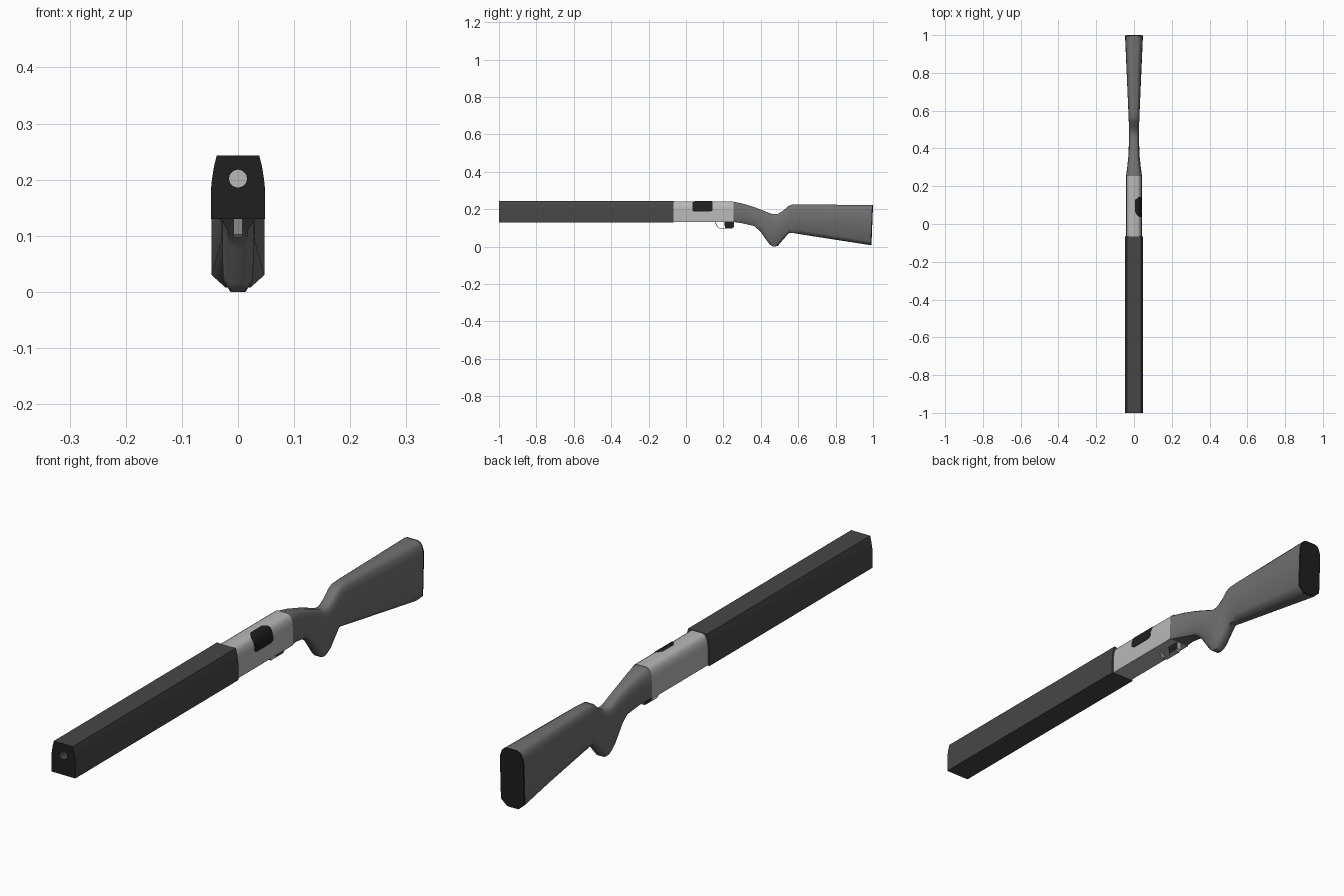
import bpy, bmesh, math

if "Cube" in bpy.data.objects:
    bpy.data.objects.remove(bpy.data.objects["Cube"])


def material(name, rgb):
    m = bpy.data.materials.new(name)
    m.diffuse_color = (*rgb, 1)
    m.use_nodes = True
    m.node_tree.nodes["Principled BSDF"].inputs["Base Color"].default_value = m.diffuse_color
    return m


CHARCOAL = material("charcoal", (0.062, 0.062, 0.062))
STEEL = material("light steel", (0.48, 0.48, 0.48))
GREY = material("stock grey", (0.165, 0.165, 0.165))
BLACK = material("black", (0.014, 0.014, 0.014))


def make_object(name, bm, *mats):
    bmesh.ops.recalc_face_normals(bm, faces=bm.faces)
    me = bpy.data.meshes.new(name)
    bm.to_mesh(me)
    bm.free()
    ob = bpy.data.objects.new(name, me)
    bpy.context.collection.objects.link(ob)
    for m in mats:
        me.materials.append(m)
    return ob


def select(ob):
    bpy.ops.object.select_all(action='DESELECT')
    ob.select_set(True)
    bpy.context.view_layer.objects.active = ob


def smooth(ob, deg=40):
    select(ob)
    bpy.ops.object.shade_smooth_by_angle(angle=math.radians(deg))


def ring(half, y):
    """Mirror a half section (x, z) into a full ring at y."""
    return [(x, y, z) for x, z in half] + [(-x, y, z) for x, z in reversed(half)]


def loft(name, rings, *mats):
    bm = bmesh.new()
    vs = [[bm.verts.new(p) for p in r] for r in rings]
    n = len(vs[0])
    for a, b in zip(vs, vs[1:]):
        for i in range(n):
            j = (i + 1) % n
            bm.faces.new((a[i], a[j], b[j], b[i]))
    bm.faces.new(vs[0])
    bm.faces.new(vs[-1])
    return make_object(name, bm, *mats)


def prism(name, outline, half_x, mat):
    """Extrude a (y, z) outline across x."""
    bm = bmesh.new()
    f = bm.faces.new([bm.verts.new((-half_x, y, z)) for y, z in outline])
    new = bmesh.ops.extrude_face_region(bm, geom=[f])["geom"]
    bmesh.ops.translate(bm, vec=(2 * half_x, 0, 0),
                        verts=[v for v in new if isinstance(v, bmesh.types.BMVert)])
    return make_object(name, bm, mat)


# Long barrel shroud with a through bore and a black front face
half = [(0.048, 0.130), (0.048, 0.185), (0.0465, 0.200), (0.043, 0.222), (0.038, 0.243)]
shroud = loft("barrel_shroud", [ring(half, -1.0), ring(half, -0.066)], CHARCOAL, BLACK)
loft_bore = [(0.016 * math.cos(a), 0.202 + 0.016 * math.sin(a))
             for a in (math.tau * i / 20 for i in range(20))]
bore = loft("bore_cutter", [[(x, y, z) for x, z in loft_bore] for y in (-1.1, 0.0)], CHARCOAL)
bore.hide_render = True
mod = shroud.modifiers.new("bore", 'BOOLEAN')
mod.object = bore
mod.operation = 'DIFFERENCE'
mod.solver = 'EXACT'
select(shroud)
bpy.ops.object.modifier_apply(modifier="bore")
bpy.data.objects.remove(bore)
for p in shroud.data.polygons:
    p.material_index = 1 if p.normal.y < -0.9 else 0
smooth(shroud)

# Receiver with rounded shoulders
rec = [(0.042, 0.132), (0.042, 0.190), (0.0400, 0.212), (0.035, 0.228), (0.029, 0.237), (0.021, 0.2415)]
smooth(loft("receiver", [ring(rec, -0.066), ring(rec, 0.255)], STEEL))

# Ejection port: thin plate wrapped over the right shoulder (x, z, y start, y end)
port = [(0.0432, 0.188, 0.050, 0.128), (0.0432, 0.195, 0.036, 0.142), (0.0412, 0.2125, 0.036, 0.142),
        (0.0360, 0.2290, 0.036, 0.142), (0.0297, 0.2382, 0.036, 0.142),
        (0.0213, 0.2428, 0.045, 0.138), (0.0070, 0.2428, 0.065, 0.125)]
smooth(loft("ejection_port",
            [[(x, a, z), (x, b, z), (x - 0.004, b, z - 0.003), (x - 0.004, a, z - 0.003)]
             for x, z, a, b in port], BLACK))

# Stock: stations of y, top z, bottom z, half width, bottom flat ratio, bottom chamfer
stations = [
    (0.255, 0.240, 0.132, 0.042, 0.90, 0.006),
    (0.300, 0.231, 0.125, 0.036, 0.75, 0.012),
    (0.365, 0.211, 0.110, 0.029, 0.60, 0.018),
    (0.400, 0.198, 0.078, 0.028, 0.50, 0.022),
    (0.445, 0.180, 0.015, 0.027, 0.50, 0.022),
    (0.458, 0.175, 0.003, 0.027, 0.50, 0.022),
    (0.475, 0.173, 0.000, 0.027, 0.50, 0.022),
    (0.492, 0.176, 0.005, 0.027, 0.50, 0.022),
    (0.520, 0.193, 0.038, 0.027, 0.50, 0.022),
    (0.547, 0.217, 0.070, 0.028, 0.50, 0.022),
    (0.565, 0.224, 0.074, 0.029, 0.50, 0.022),
    (0.600, 0.226, 0.068, 0.030, 0.50, 0.022),
    (0.994, 0.222, 0.008, 0.047, 0.48, 0.022)]


def stock_ring(y, top, bot, w, flat, ch):
    mid = top - 0.048
    pts = [(w * flat, bot), (w, bot + ch), (w, mid), (w * 0.96, mid + 0.018),
           (w * 0.83, top - 0.013), (w * 0.68, top - 0.005), (w * 0.45, top)]
    lean = 0.0 if y < 0.9 else 0.04      # slanted butt
    return [(x, yy + lean * (z - top), z) for x, yy, z in ring(pts, y)]


smooth(loft("stock", [stock_ring(*s) for s in stations], GREY), 50)

# Butt plate on the stock end
end = stock_ring(*stations[-1])
loft("butt_plate", [end, [(x, y + 0.006, z) for x, y, z in end]], BLACK)

# Trigger guard loop and dark trigger
outer = [(0.152, 0.134), (0.168, 0.102), (0.178, 0.097), (0.246, 0.097), (0.256, 0.104), (0.256, 0.134)]
inner = [(0.253, 0.134), (0.253, 0.105), (0.245, 0.100), (0.179, 0.100), (0.171, 0.104), (0.156, 0.134)]
prism("trigger_guard", outer + inner, 0.008, STEEL)
prism("trigger", [(0.205, 0.134), (0.208, 0.1), (0.25, 0.1), (0.253, 0.106), (0.253, 0.134)], 0.0075, BLACK)
